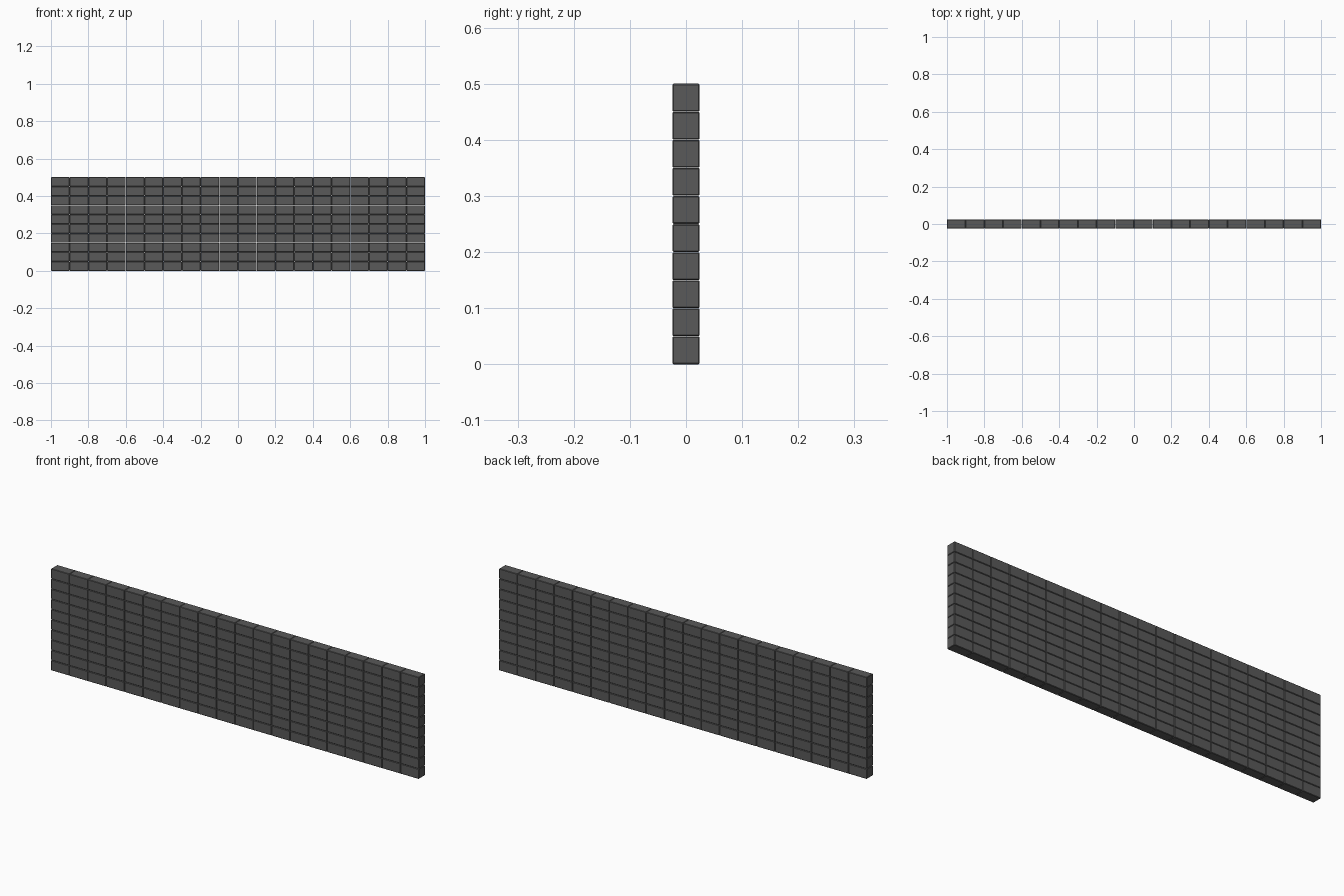
import bpy

if "Cube" in bpy.data.objects:
    bpy.data.objects.remove(bpy.data.objects["Cube"])

COLS, ROWS = 20, 10
GAP = 0.0006
PITCH_X = (2.0 + GAP) / COLS
PITCH_Z = (0.5 + GAP) / ROWS
SIZE = (PITCH_X - GAP, 0.0488, PITCH_Z - GAP)


def add_array(obj, name, count, offset):
    mod = obj.modifiers.new(name, 'ARRAY')
    mod.count = count
    mod.use_relative_offset = False
    mod.use_constant_offset = True
    mod.constant_offset_displace = offset


# One brick at the lower left corner of the wall
bpy.ops.mesh.primitive_cube_add(size=1, location=(-1 + SIZE[0] / 2, 0, SIZE[2] / 2))
wall = bpy.context.object
wall.name = "brick_wall"
wall.scale = SIZE
bpy.ops.object.transform_apply(location=False, rotation=False, scale=True)

# Dark grey finish
dark = bpy.data.materials.new("dark_grey")
dark.diffuse_color = (0.1, 0.1, 0.1, 1)
dark.use_nodes = True
dark.node_tree.nodes["Principled BSDF"].inputs["Base Color"].default_value = dark.diffuse_color
wall.data.materials.append(dark)

# Slightly chamfered edges
bevel = wall.modifiers.new("chamfer", 'BEVEL')
bevel.width = 0.002
bevel.segments = 1

# Repeat along the wall, then stack the courses
add_array(wall, "columns", COLS, (PITCH_X, 0, 0))
add_array(wall, "courses", ROWS, (0, 0, PITCH_Z))
